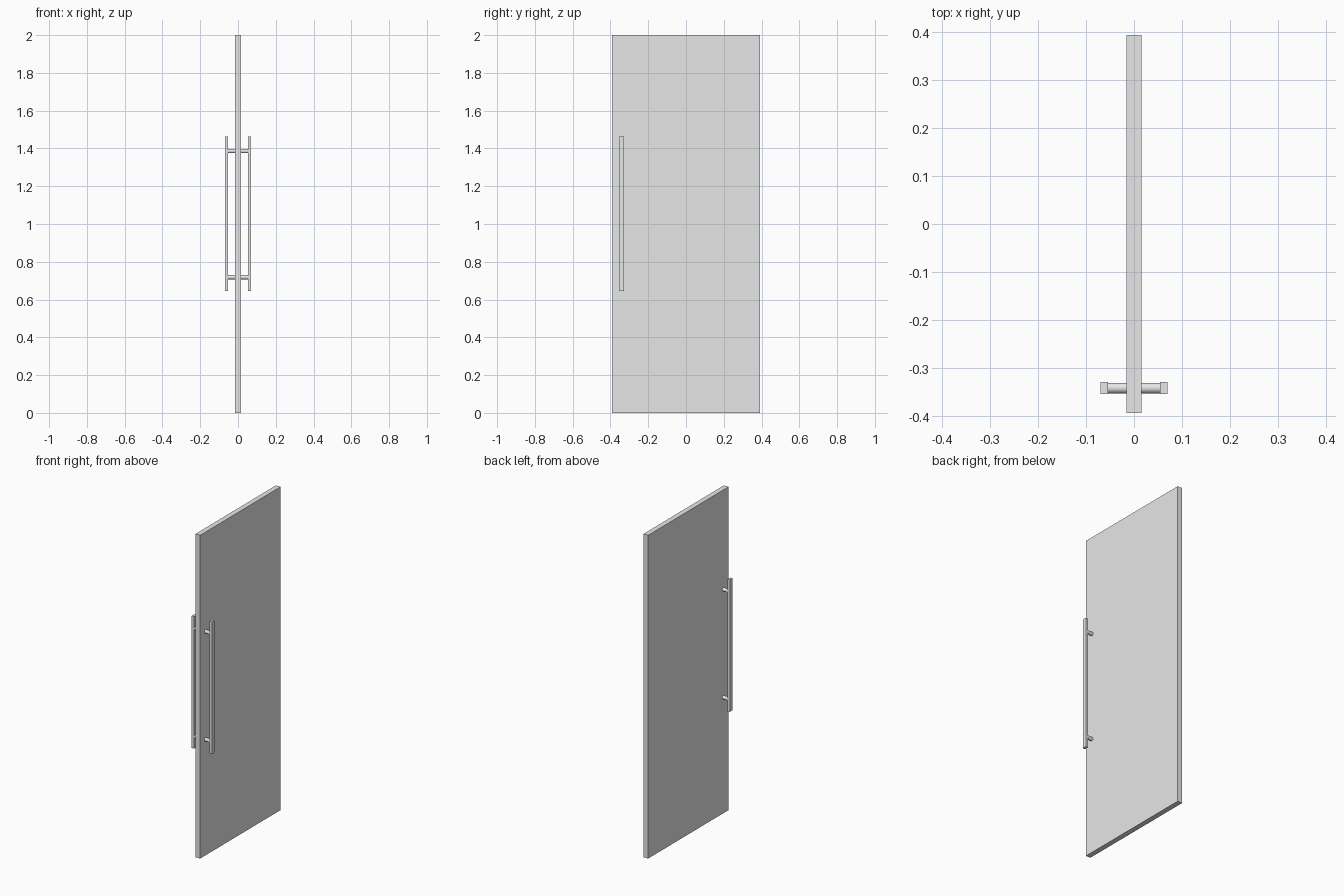
import bpy
import math

cube = bpy.data.objects.get("Cube")
if cube:
    bpy.data.objects.remove(cube, do_unlink=True)

grey = bpy.data.materials.new("light_grey")
grey.use_nodes = True
grey.diffuse_color = (0.8, 0.8, 0.8, 1)
grey.node_tree.nodes["Principled BSDF"].inputs["Base Color"].default_value = (0.8, 0.8, 0.8, 1)

DOOR_X = 0.016      # half thickness of the panel
HANDLE_Y = -0.341   # handle line near the front edge


def box(name, center, size):
    bpy.ops.mesh.primitive_cube_add(size=1, location=center)
    ob = bpy.context.object
    ob.name = name
    ob.scale = size
    bpy.ops.object.transform_apply(location=False, rotation=False, scale=True)
    ob.data.materials.append(grey)
    return ob


def post(name, x0, x1, z):
    bpy.ops.mesh.primitive_cylinder_add(
        vertices=32, radius=0.011, depth=abs(x1 - x0),
        location=((x0 + x1) / 2, HANDLE_Y, z), rotation=(0, math.pi / 2, 0))
    ob = bpy.context.object
    ob.name = name
    ob.data.materials.append(grey)
    bpy.ops.object.shade_smooth_by_angle(angle=math.radians(30))
    return ob


# Door panel
box("door_panel", (0, 0, 1), (2 * DOOR_X, 0.785, 2))

# Pull handle on each face: flat bar on two round posts
for side, s in (("left", 1), ("right", -1)):
    box(f"{side}_handle_bar", (s * 0.062, HANDLE_Y, 1.055), (0.016, 0.025, 0.817))
    for level, z in (("upper", 1.386), ("lower", 0.718)):
        post(f"{side}_{level}_post", s * DOOR_X, s * 0.054, z)
